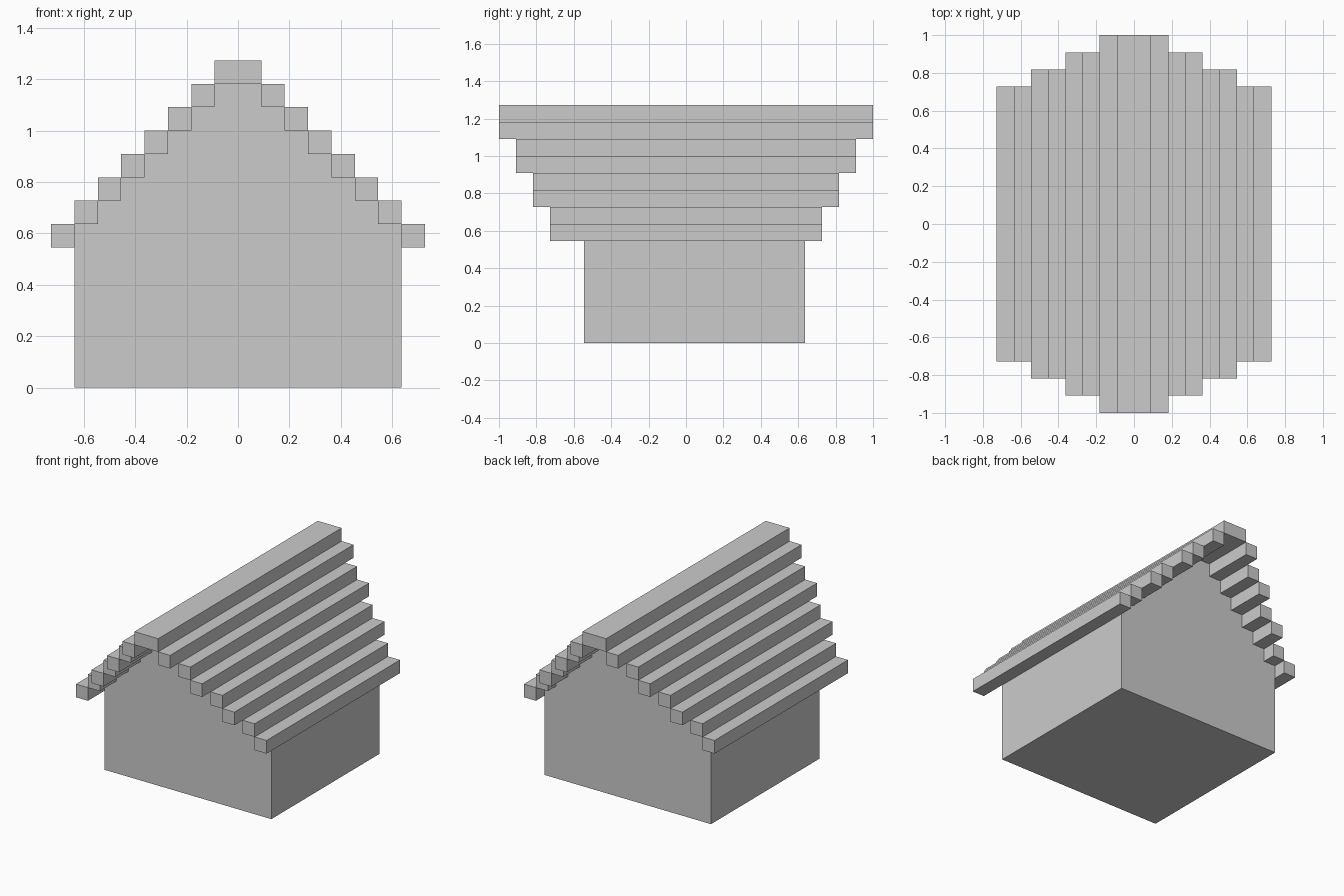
import bpy, bmesh

if "Cube" in bpy.data.objects:
    bpy.data.objects.remove(bpy.data.objects["Cube"])

U = 1 / 11  # block unit


def box(name, x0, x1, y0, y1, z0, z1):
    bpy.ops.mesh.primitive_cube_add(size=1)
    ob = bpy.context.object
    ob.name = name
    for v in ob.data.vertices:
        v.co = ((x1 if v.co.x > 0 else x0) * U,
                (y1 if v.co.y > 0 else y0) * U,
                (z1 if v.co.z > 0 else z0) * U)
    return ob


# House body: stepped gable profile extruded front to back
right = [(7, 0), (7, 7)]
for w in range(6, 0, -1):
    right += [(w, 14 - w - 1), (w, 14 - w)]
profile = right + [(-x, z) for x, z in reversed(right)]
bm = bmesh.new()
face = bm.faces.new([bm.verts.new((x * U, -6 * U, z * U)) for x, z in profile])
ext = bmesh.ops.extrude_face_region(bm, geom=[face], use_keep_orig=True)
moved = [g for g in ext["geom"] if isinstance(g, bmesh.types.BMVert)]
bmesh.ops.translate(bm, verts=moved, vec=(0, 13 * U, 0))
bmesh.ops.recalc_face_normals(bm, faces=bm.faces)
mesh = bpy.data.meshes.new("house_body")
bm.to_mesh(mesh)
bm.free()
bpy.context.collection.objects.link(bpy.data.objects.new("house_body", mesh))

# Roof planks: mirrored pairs, lengthening every second row
for i in range(7):
    half = 8 + i // 2
    plank = box(f"roof_plank_{i + 1}", 7 - i, 8 - i, -half, half, 6 + i, 7 + i)
    plank.modifiers.new("mirror", 'MIRROR').use_mirror_merge = False

# Ridge beam
box("ridge_beam", -1, 1, -11, 11, 13, 14)
